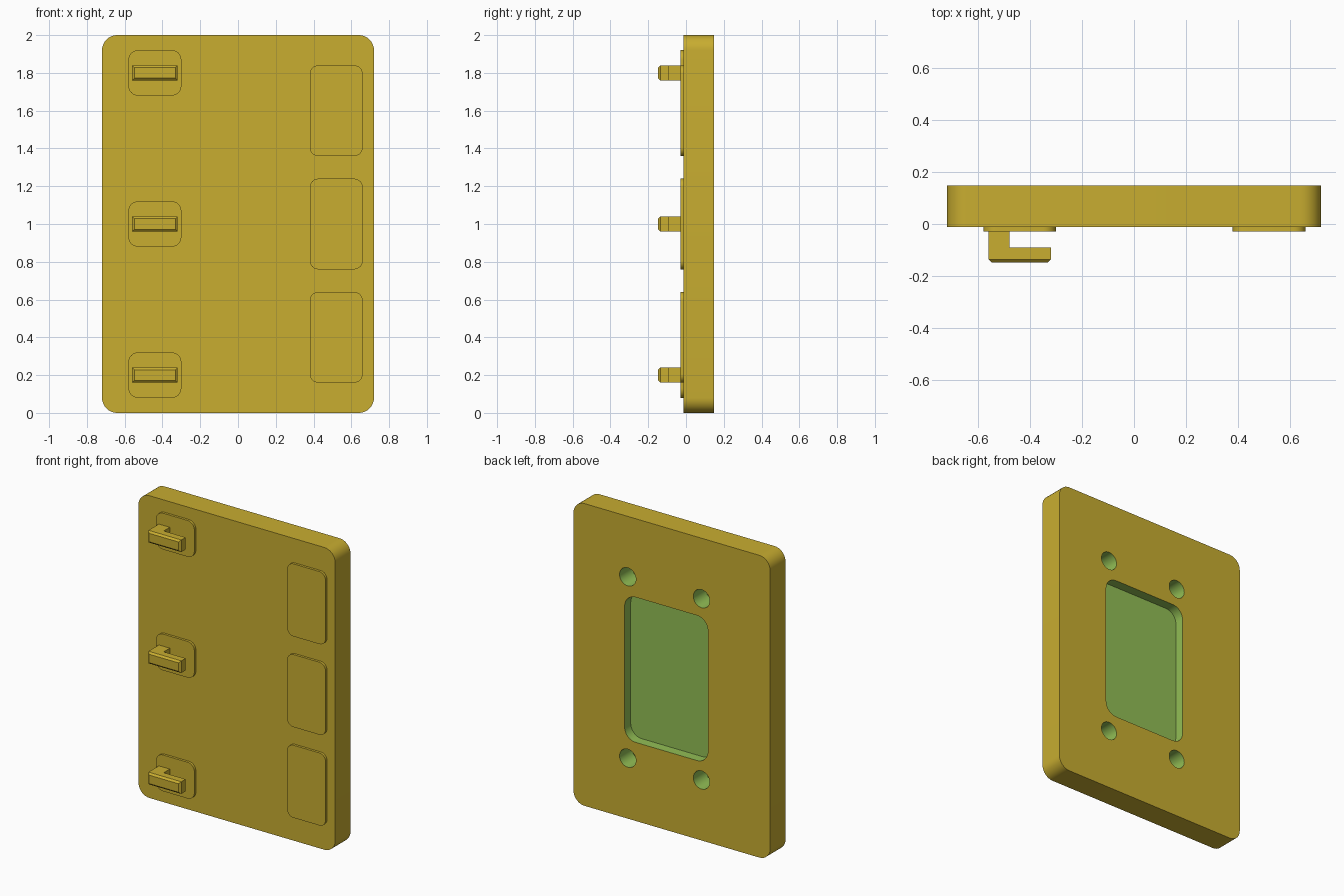
import bpy, bmesh, math

if "Cube" in bpy.data.objects:
    bpy.data.objects.remove(bpy.data.objects["Cube"])


def material(name, rgb):
    m = bpy.data.materials.new(name)
    m.diffuse_color = (*rgb, 1)
    m.use_nodes = True
    m.node_tree.nodes["Principled BSDF"].inputs["Base Color"].default_value = m.diffuse_color
    return m


MUSTARD = material("mustard", (0.578, 0.418, 0.030))
GREEN = material("recess green", (0.287, 0.515, 0.091))


def rounded_rect(x0, x1, z0, z1, r, steps=8):
    """Counter-clockwise outline in the x-z plane."""
    corners = [(x1 - r, z1 - r), (x0 + r, z1 - r), (x0 + r, z0 + r), (x1 - r, z0 + r)]
    return [(cx + r * math.cos(a), cz + r * math.sin(a))
            for q, (cx, cz) in enumerate(corners)
            for a in [math.pi / 2 * (q + i / steps) for i in range(steps + 1)]]


def circle(cx, cz, r, n=32):
    return [(cx + r * math.cos(2 * math.pi * i / n), cz + r * math.sin(2 * math.pi * i / n))
            for i in range(n)]


def prism(name, loops, mat_index=0):
    """Join (outline, y) loops of equal length into a closed solid."""
    bm = bmesh.new()
    rings = [[bm.verts.new((x, y, z)) for x, z in pts] for pts, y in loops]
    bm.faces.new(rings[0])
    bm.faces.new(rings[-1])
    for a, b in zip(rings, rings[1:]):
        for i in range(len(a)):
            j = (i + 1) % len(a)
            bm.faces.new((a[i], a[j], b[j], b[i]))
    bmesh.ops.recalc_face_normals(bm, faces=bm.faces)
    for f in bm.faces:
        f.material_index = mat_index
    me = bpy.data.meshes.new(name)
    bm.to_mesh(me)
    bm.free()
    me.materials.append(MUSTARD)
    me.materials.append(GREEN)
    ob = bpy.data.objects.new(name, me)
    bpy.context.collection.objects.link(ob)
    return ob


def activate(ob):
    bpy.ops.object.select_all(action='DESELECT')
    ob.select_set(True)
    bpy.context.view_layer.objects.active = ob


def smooth(ob):
    activate(ob)
    bpy.ops.object.shade_smooth_by_angle(angle=math.radians(30))


def cut(ob, cutter):
    activate(ob)
    mod = ob.modifiers.new("cut", 'BOOLEAN')
    mod.operation = 'DIFFERENCE'
    mod.solver = 'EXACT'
    mod.object = cutter
    bpy.ops.object.modifier_apply(modifier=mod.name)
    bpy.data.objects.remove(cutter, do_unlink=True)


FRONT, BACK, PAD, TIP = -0.012, 0.148, -0.028, -0.148

# Main plate
outline = rounded_rect(-0.72, 0.72, 0, 2, 0.08)
plate = prism("plate", [(outline, FRONT), (outline, BACK)])

# Recess and four blind screw holes in the back
recess = rounded_rect(-0.264, 0.346, 0.52, 1.48, 0.08)
cut(plate, prism("recess_cutter", [(recess, BACK - 0.064), (recess, BACK + 0.05)], 1))
for x in (-0.217, 0.323):
    for z in (0.4, 1.6):
        hole = circle(x, z, 0.06)
        cut(plate, prism("hole_cutter", [(hole, BACK - 0.13), (hole, BACK + 0.05)], 1))
smooth(plate)

for i, z in enumerate((0.2, 1.0, 1.8)):
    # Small pad behind each hook
    pts = rounded_rect(-0.58, -0.30, z - 0.12, z + 0.12, 0.05)
    smooth(prism(f"hook_pad_{i + 1}", [(pts, FRONT), (pts, PAD)]))

    # L-shaped hook: stem, then arm with chamfered front rim
    def box(inset, x1):
        return [(-0.56 + inset, z - 0.04 + inset), (x1 - inset, z - 0.04 + inset),
                (x1 - inset, z + 0.04 - inset), (-0.56 + inset, z + 0.04 - inset)]
    prism(f"hook_{i + 1}", [(box(0, -0.48), PAD), (box(0, -0.48), -0.091),
                            (box(0, -0.32), -0.091), (box(0, -0.32), TIP + 0.012),
                            (box(0.012, -0.32), TIP)])

# Three tall pads on the other side
for i, z in enumerate((0.4, 1.0, 1.6)):
    pts = rounded_rect(0.38, 0.66, z - 0.24, z + 0.24, 0.045)
    smooth(prism(f"side_pad_{i + 1}", [(pts, FRONT), (pts, PAD)]))
